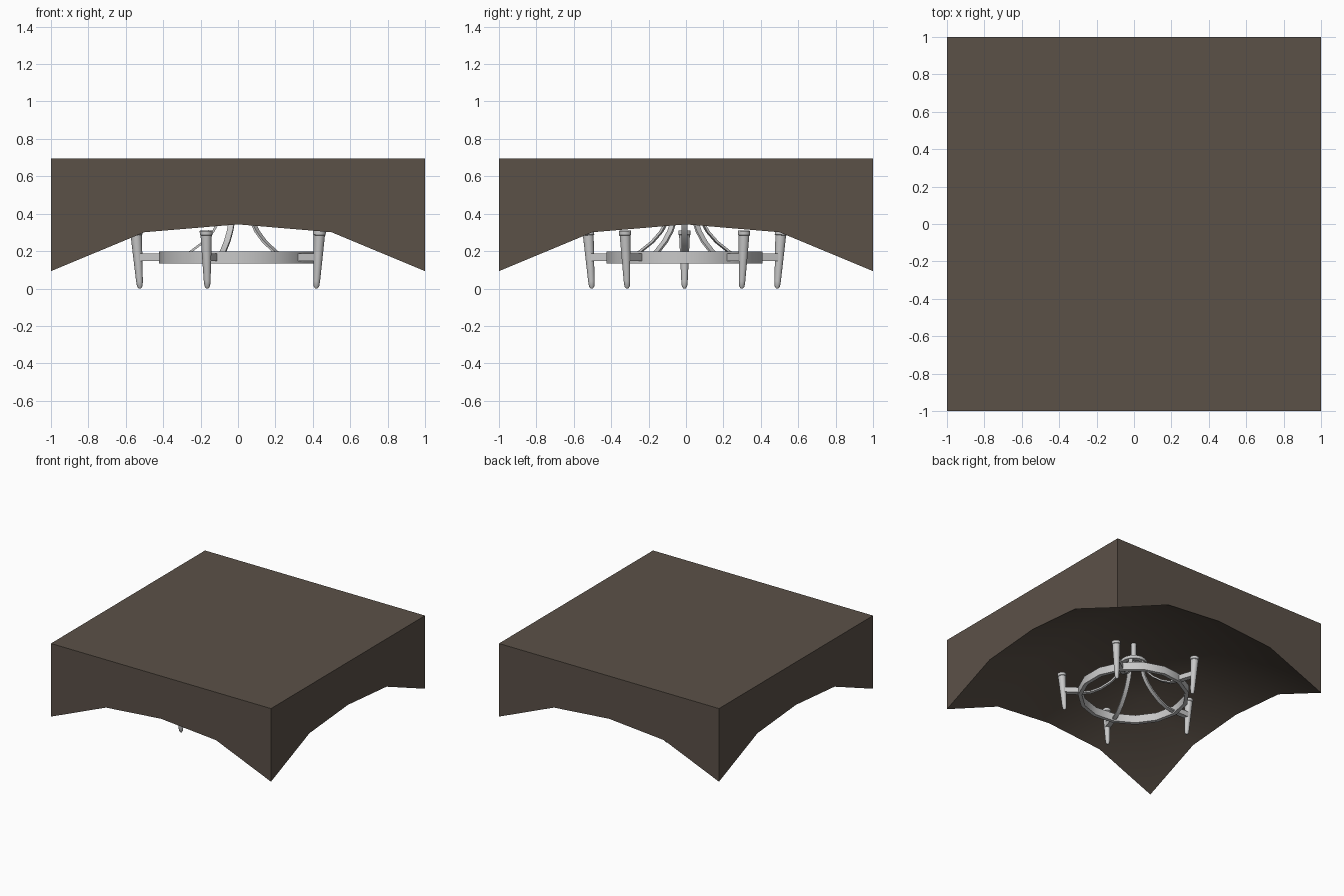
import bpy, bmesh, math
from mathutils import Vector, Matrix

if "Cube" in bpy.data.objects:
    bpy.data.objects.remove(bpy.data.objects["Cube"])


def material(name, rgb):
    m = bpy.data.materials.new(name)
    m.diffuse_color = (*rgb, 1)
    m.use_nodes = True
    m.node_tree.nodes["Principled BSDF"].inputs["Base Color"].default_value = m.diffuse_color
    return m


STONE = material("brown_stone", (0.105, 0.082, 0.064))
METAL = material("pale_metal", (0.58, 0.58, 0.58))
CX, CY = -0.003, -0.008          # centre of the chandelier
ANGLES = [math.radians(36 + 72 * i) for i in range(5)]


def finish(bm, name, mat, angle=None):
    bmesh.ops.recalc_face_normals(bm, faces=bm.faces)
    me = bpy.data.meshes.new(name)
    bm.to_mesh(me)
    bm.free()
    me.materials.append(mat)
    ob = bpy.data.objects.new(name, me)
    bpy.context.collection.objects.link(ob)
    if angle:
        bpy.ops.object.select_all(action='DESELECT')
        bpy.context.view_layer.objects.active = ob
        ob.select_set(True)
        bpy.ops.object.shade_smooth_by_angle(angle=math.radians(angle))
    return ob


def lathe(name, profile, sides, phase=0.0, matrix=Matrix(), closed=False, angle=None):
    """Spin (radius, z) points about z; open profiles get end caps."""
    bm = bmesh.new()
    rings = []
    for r, z in profile:
        rings.append([bm.verts.new(matrix @ Vector((
            r * math.cos(phase + math.tau * k / sides),
            r * math.sin(phase + math.tau * k / sides), z))) for k in range(sides)])
    pairs = list(zip(rings, rings[1:]))
    if closed:
        pairs.append((rings[-1], rings[0]))
    else:
        bm.faces.new(rings[0])
        bm.faces.new(rings[-1])
    for a, b in pairs:
        for k in range(sides):
            j = (k + 1) % sides
            bm.faces.new((a[k], a[j], b[j], b[k]))
    return finish(bm, name, METAL, angle)


# ceiling block with a vaulted underside
bm = bmesh.new()
steps = [-1, -0.5, 0, 0.5, 1]
rise = [0, 0.208, 0.25, 0.208, 0]
g = [[bm.verts.new((x, y, 0.093 + rise[i] + rise[j])) for j, y in enumerate(steps)]
     for i, x in enumerate(steps)]
for i in range(4):
    for j in range(4):
        bm.faces.new((g[i][j], g[i][j + 1], g[i + 1][j + 1], g[i + 1][j]))
top = {(i, j): bm.verts.new((steps[i], steps[j], 0.694)) for i in (0, 4) for j in (0, 4)}
bm.faces.new((top[0, 0], top[4, 0], top[4, 4], top[0, 4]))
n = range(5)
for edge, a, b in (([g[i][0] for i in n], (4, 0), (0, 0)),
                   ([g[i][4] for i in n], (4, 4), (0, 4)),
                   ([g[0][j] for j in n], (0, 4), (0, 0)),
                   ([g[4][j] for j in n], (4, 4), (4, 0))):
    bm.faces.new(edge + [top[a], top[b]])
finish(bm, "vaulted_ceiling", STONE, 40)

centre = Matrix.Translation((CX, CY, 0))

# hoop, top collar and hanging stem
lathe("hoop", [(0.42, 0.134), (0.42, 0.198), (0.39, 0.198), (0.39, 0.134)],
      15, math.radians(12), centre, closed=True, angle=30)
lathe("top_collar", [(0.1, 0.415), (0.1, 0.44), (0.065, 0.44), (0.065, 0.415)],
      15, math.radians(12), centre, closed=True, angle=30)
lathe("hanging_stem", [(0.02, 0.42), (0.02, 0.60)], 8, 0, centre, angle=50)
lathe("stem_plate", [(0.07, 0.432), (0.07, 0.44)], 15, math.radians(12), centre)


def strip(name, path, width, thick, a, angle=None):
    """Sweep a flat rectangle along (radius, z) points in the direction a."""
    bm = bmesh.new()
    rot = centre @ Matrix.Rotation(a, 4, 'Z')
    secs = []
    for i, p in enumerate(path):
        t = Vector(path[min(i + 1, len(path) - 1)]) - Vector(path[max(i - 1, 0)])
        nrm = Vector((-t.y, t.x)).normalized() * thick / 2
        secs.append([bm.verts.new(rot @ Vector((p[0] + s * nrm.x, w * width / 2, p[1] + s * nrm.y)))
                     for s, w in ((1, 1), (1, -1), (-1, -1), (-1, 1))])
    for s, t in zip(secs, secs[1:]):
        for k in range(4):
            j = (k + 1) % 4
            bm.faces.new((s[k], s[j], t[j], t[k]))
    bm.faces.new(secs[0])
    bm.faces.new(secs[-1])
    finish(bm, name, METAL, angle)


strap = [(0.40, 0.15), (0.32, 0.163), (0.25, 0.197), (0.18, 0.25),
         (0.13, 0.305), (0.098, 0.36), (0.083, 0.425)]
torch = [(0.006, 0.0), (0.015, 0.012), (0.018, 0.04), (0.026, 0.2),
         (0.030, 0.285), (0.034, 0.288), (0.034, 0.31), (0.026, 0.31), (0.02, 0.285)]
for i, a in enumerate(ANGLES):
    # curved straps, side arms and outward-leaning torch holders
    strip(f"curved_strap_{i + 1}", strap, 0.032, 0.012, a, 40)
    strip(f"side_arm_{i + 1}", [(0.40, 0.167), (0.53, 0.167)], 0.04, 0.042, a)
    lean = (centre @ Matrix.Rotation(a, 4, 'Z') @ Matrix.Translation((0.521, 0, 0))
            @ Matrix.Rotation(math.radians(4), 4, 'Y'))
    lathe(f"torch_holder_{i + 1}", torch, 10, 0, lean, angle=40)
